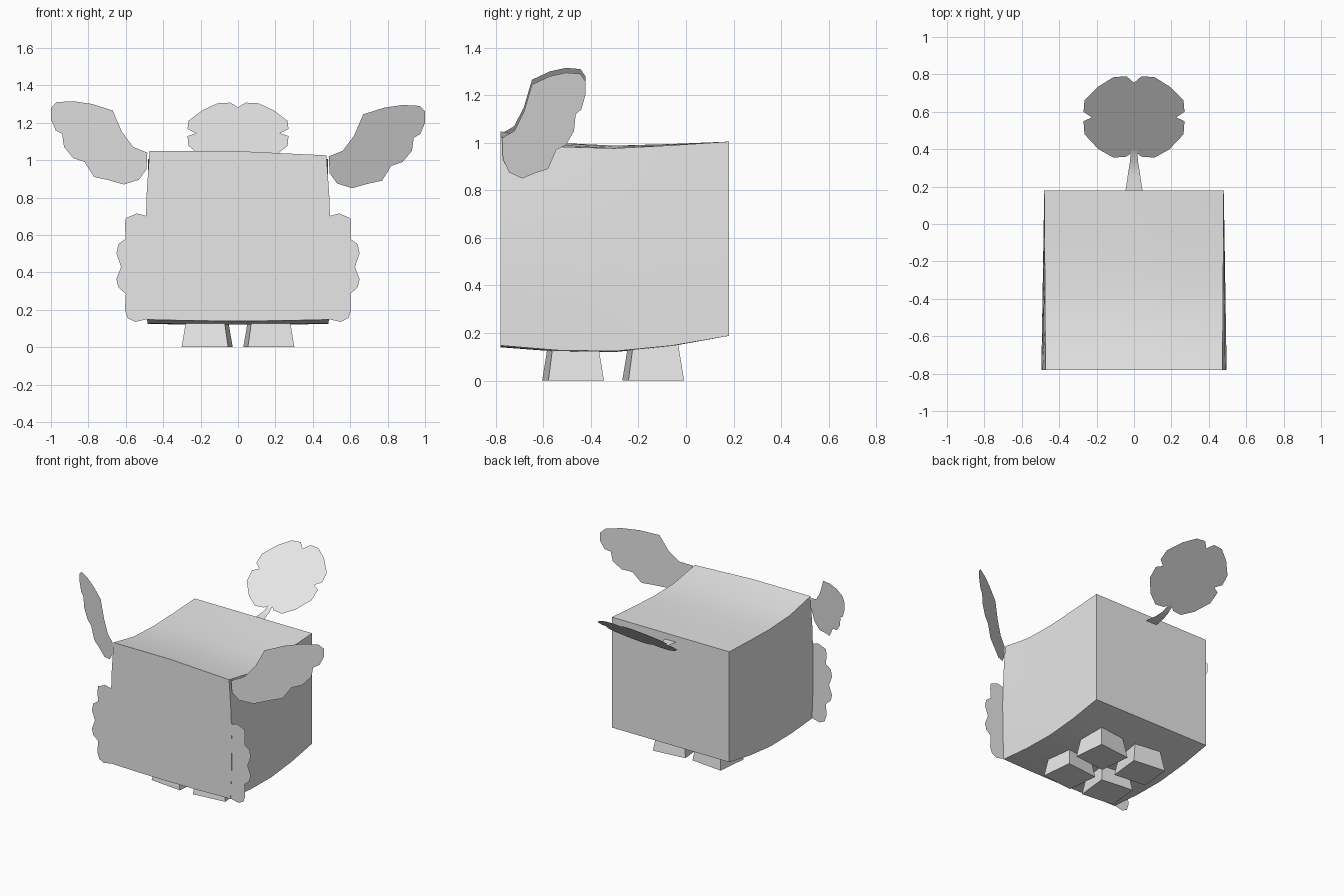
import bpy, bmesh, math
from mathutils import Matrix, Vector

if "Cube" in bpy.data.objects:
    bpy.data.objects.remove(bpy.data.objects["Cube"], do_unlink=True)

GREY = (0.8, 0.8, 0.8, 1)
mat = bpy.data.materials.new("light_grey")
mat.use_nodes = True
mat.diffuse_color = GREY
mat.node_tree.nodes["Principled BSDF"].inputs["Base Color"].default_value = GREY


def finish(bm, name, smooth=False):
    me = bpy.data.meshes.new(name)
    bm.to_mesh(me)
    bm.free()
    me.materials.append(mat)
    ob = bpy.data.objects.new(name, me)
    bpy.context.collection.objects.link(ob)
    if smooth:
        bpy.ops.object.select_all(action='DESELECT')
        ob.select_set(True)
        bpy.context.view_layer.objects.active = ob
        bpy.ops.object.shade_smooth_by_angle(angle=math.radians(35))
    return ob


def sheet(name, points):
    """Flat single-sided cutout from an outline."""
    bm = bmesh.new()
    bm.faces.new([bm.verts.new(p) for p in points])
    return finish(bm, name)


# Body: a box with a sagging top, a rounded belly and slightly bulging sides
TOP = [1.048, 1.0, 0.988, 0.995, 1.005]
BELLY = [0.14, 0.122, 0.12, 0.145, 0.188]
bm = bmesh.new()
bmesh.ops.create_cube(bm, size=1)
bmesh.ops.subdivide_edges(bm, edges=bm.edges[:], cuts=3, use_grid_fill=True)
for v in bm.verts:
    x, y, z = v.co
    i = round((y + 0.5) * 4)
    front = 0.5 - y
    top = TOP[i] - max(x, 0) * 0.045 * front
    low = BELLY[i] + 0.03 * x * x * front
    bulge = 0.48 + 0.016 * front * (1 - 4 * (z + 0.1) ** 2)
    v.co = (2 * x * bulge, -0.3 + 0.96 * y, low + (top - low) * (z + 0.5))
finish(bm, "body", smooth=True)

# Ears and cheek tufts: scalloped sheets, one pair each
EAR = [(.485, 1.02), (.56, 1.05), (.62, 1.13), (.67, 1.245), (.78, 1.28), (.88, 1.295),
       (.97, 1.29), (1, 1.26), (1, 1.2), (.975, 1.14), (.94, 1.12), (.93, 1.05),
       (.88, .99), (.82, .97), (.77, .89), (.7, .875), (.61, .85), (.53, .875), (.49, .93)]
TUFT = [(.485, .7), (.54, .715), (.6, .69), (.605, .65), (.6, .58), (.64, .55), (.65, .5),
        (.625, .43), (.65, .365), (.64, .32), (.6, .285), (.605, .2), (.59, .155),
        (.55, .135), (.485, .15)]
for side, s, lift in (("left", 1, 0), ("right", -1, 0.02)):
    sheet(side + "_ear", [(s * x, -0.77 + 0.68 * (x - 0.49), z + lift) for x, z in EAR])
    sheet(side + "_cheek_tuft", [(s * x, -0.779, z) for x, z in TUFT])

# Tail: a four-lobed leaf on a slope, joined to the body by a bent stem
LEAF = [(.04, .79), (.11, .785), (.19, .735), (.265, .66), (.27, .6), (.225, .57),
        (.27, .55), (.265, .48), (.19, .4), (.11, .355), (.04, .36)]
outline = [(0, .755)] + LEAF + [(0, .39)] + [(-x, y) for x, y in reversed(LEAF)]
sheet("tail_leaf", [(x, y, 0.98 + 0.744 * (y - 0.35)) for x, y in outline])

bm = bmesh.new()
rows = [[bm.verts.new((s * w, y, z)) for s in (-1, 1)]
        for w, y, z in ((.045, .18, .96), (.032, .27, .962), (.022, .33, .975), (.015, .4, 1.016))]
for a, b in zip(rows, rows[1:]):
    bm.faces.new((a[0], a[1], b[1], b[0]))
finish(bm, "tail_stem", smooth=True)

# Feet: four flared blocks, turned slightly outward
for side, s in (("left", 1), ("right", -1)):
    for place, y in (("front", -0.475), ("back", -0.138)):
        bm = bmesh.new()
        bmesh.ops.create_cube(bm, size=1)
        turn = Matrix.Rotation(s * math.radians(6), 3, 'Z')
        for v in bm.verts:
            w = 0.25 if v.co.z < 0 else 0.2
            v.co = turn @ Vector((v.co.x * w, v.co.y * w * 0.94, (v.co.z + 0.5) * 0.16))
            v.co += Vector((s * 0.165, y, 0))
        finish(bm, f"{place}_{side}_foot")
